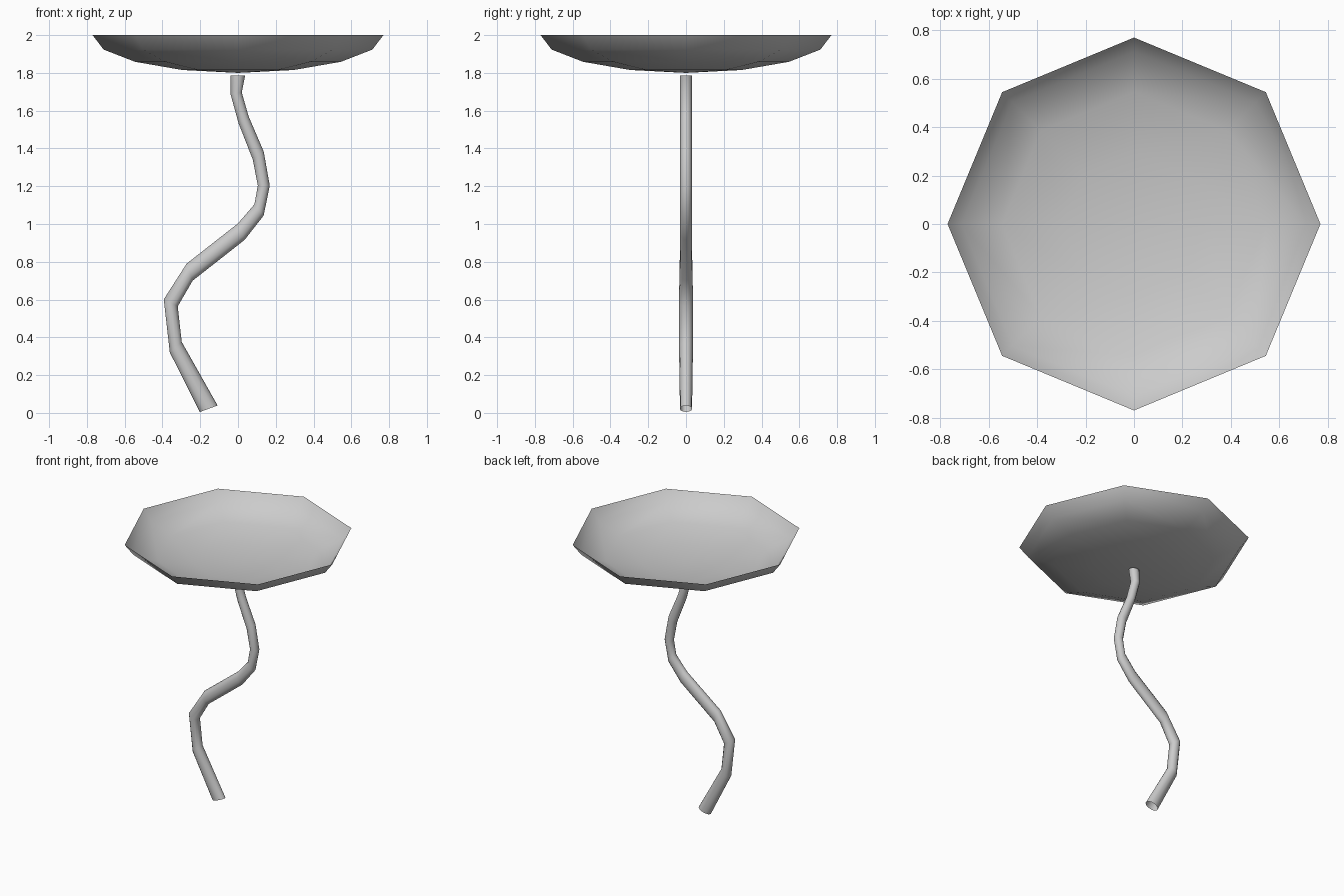
import bpy, bmesh
from math import cos, sin, pi

if "Cube" in bpy.data.objects:
    bpy.data.objects.remove(bpy.data.objects["Cube"])


def finish(bm, name):
    for f in bm.faces:
        f.smooth = True
    me = bpy.data.meshes.new(name)
    bm.to_mesh(me)
    bm.free()
    ob = bpy.data.objects.new(name, me)
    bpy.context.collection.objects.link(ob)
    return ob


# Shallow open bowl top: lower half of a squashed eight-sided sphere
bm = bmesh.new()
bmesh.ops.create_uvsphere(bm, u_segments=8, v_segments=8, radius=1.0)
bmesh.ops.delete(bm, geom=[v for v in bm.verts if v.co.z > 0.01], context='VERTS')
bmesh.ops.scale(bm, vec=(0.77, 0.77, 0.2), verts=bm.verts)
bmesh.ops.translate(bm, vec=(0, 0, 2.0), verts=bm.verts)
finish(bm, "bowl_top")

# Wavy open stem: left x, left z, right x, right z, half depth of each ring
RINGS = [
    (-0.202, 0.005, -0.108, 0.039, 0.032),
    (-0.361, 0.320, -0.298, 0.376, 0.037),
    (-0.393, 0.601, -0.319, 0.564, 0.038),
    (-0.272, 0.790, -0.240, 0.700, 0.034),
    (0.000, 1.003, 0.035, 0.916, 0.031),
    (0.087, 1.104, 0.136, 1.045, 0.031),
    (0.105, 1.204, 0.168, 1.204, 0.031),
    (0.078, 1.342, 0.136, 1.384, 0.031),
    (0.003, 1.533, 0.056, 1.570, 0.031),
    (-0.039, 1.686, 0.020, 1.697, 0.032),
    (-0.039, 1.785, 0.038, 1.787, 0.032),
]
SIDES = 12
bm = bmesh.new()
loops = []
for lx, lz, rx, rz, d in RINGS:
    cx, cz, hx, hz = (lx + rx) / 2, (lz + rz) / 2, (rx - lx) / 2, (rz - lz) / 2
    loops.append([bm.verts.new((cx + hx * cos(a), d * sin(a), cz + hz * cos(a)))
                  for a in (2 * pi * i / SIDES for i in range(SIDES))])
for a, b in zip(loops, loops[1:]):
    for i in range(SIDES):
        j = (i + 1) % SIDES
        bm.faces.new((a[i], a[j], b[j], b[i]))
finish(bm, "wavy_stem")
